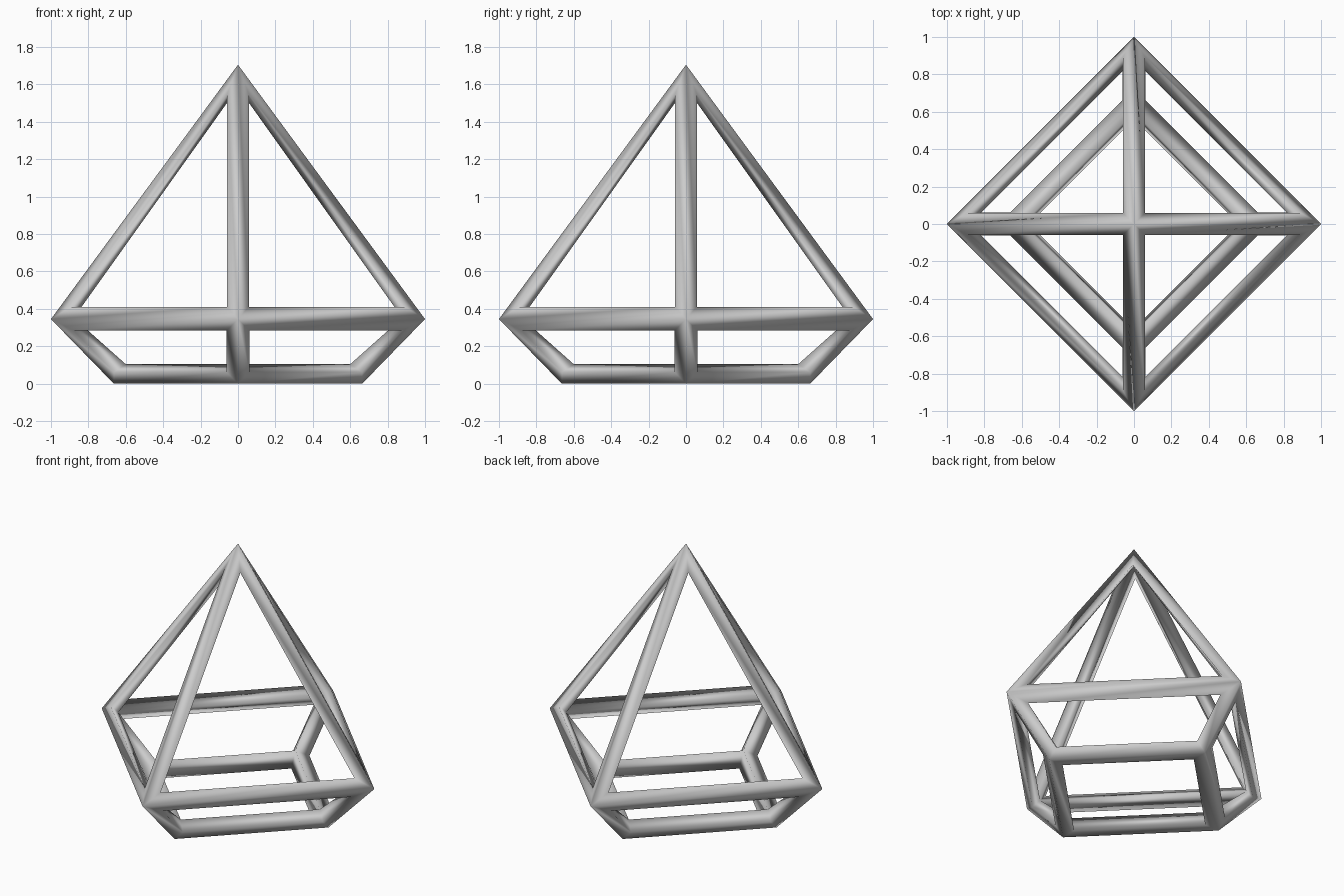
import bpy, bmesh, math
from mathutils import Vector

if "Cube" in bpy.data.objects:
    bpy.data.objects.remove(bpy.data.objects["Cube"])

INSET = 0.074   # strut width measured inside each face
DEPTH = 0.122   # strut depth towards the inside


def ring(bm, radius, z):
    return [bm.verts.new((radius * math.cos(k * math.pi / 2),
                          radius * math.sin(k * math.pi / 2), z)) for k in range(4)]


# Guide cage: square base, wide waist, pointed top
cage = bmesh.new()
base = ring(cage, 0.664, 0.0)
waist = ring(cage, 1.0, 0.345)
apex = cage.verts.new((0, 0, 1.705))
cage.faces.new(base[::-1])
for k in range(4):
    n = (k + 1) % 4
    cage.faces.new((base[k], base[n], waist[n], waist[k]))
    cage.faces.new((waist[k], waist[n], apex))
cage.normal_update()

# Struts: outer ridge on the cage edge, inner ridge below it, joined at the face insets
bm = bmesh.new()
outer = {v: bm.verts.new(v.co) for v in cage.verts}
inner = {v: bm.verts.new(v.co - v.normal * DEPTH) for v in cage.verts}
for face in cage.faces:
    rim = []
    for loop in face.loops:
        co = loop.vert.co
        a = (loop.link_loop_prev.vert.co - co).normalized()
        b = (loop.link_loop_next.vert.co - co).normalized()
        reach = INSET / math.sin(a.angle(b) / 2)
        rim.append(bm.verts.new(co + (a + b).normalized() * reach))
    corners = [loop.vert for loop in face.loops]
    for i in range(len(corners)):
        j = (i + 1) % len(corners)
        v, w = corners[i], corners[j]
        bm.faces.new((outer[v], outer[w], rim[j], rim[i]))
        bm.faces.new((inner[w], inner[v], rim[i], rim[j]))
bmesh.ops.recalc_face_normals(bm, faces=bm.faces)
for f in bm.faces:
    f.smooth = True

mesh = bpy.data.meshes.new("terrarium_frame")
bm.to_mesh(mesh)
bm.free()
cage.free()
bpy.context.collection.objects.link(bpy.data.objects.new("terrarium_frame", mesh))
